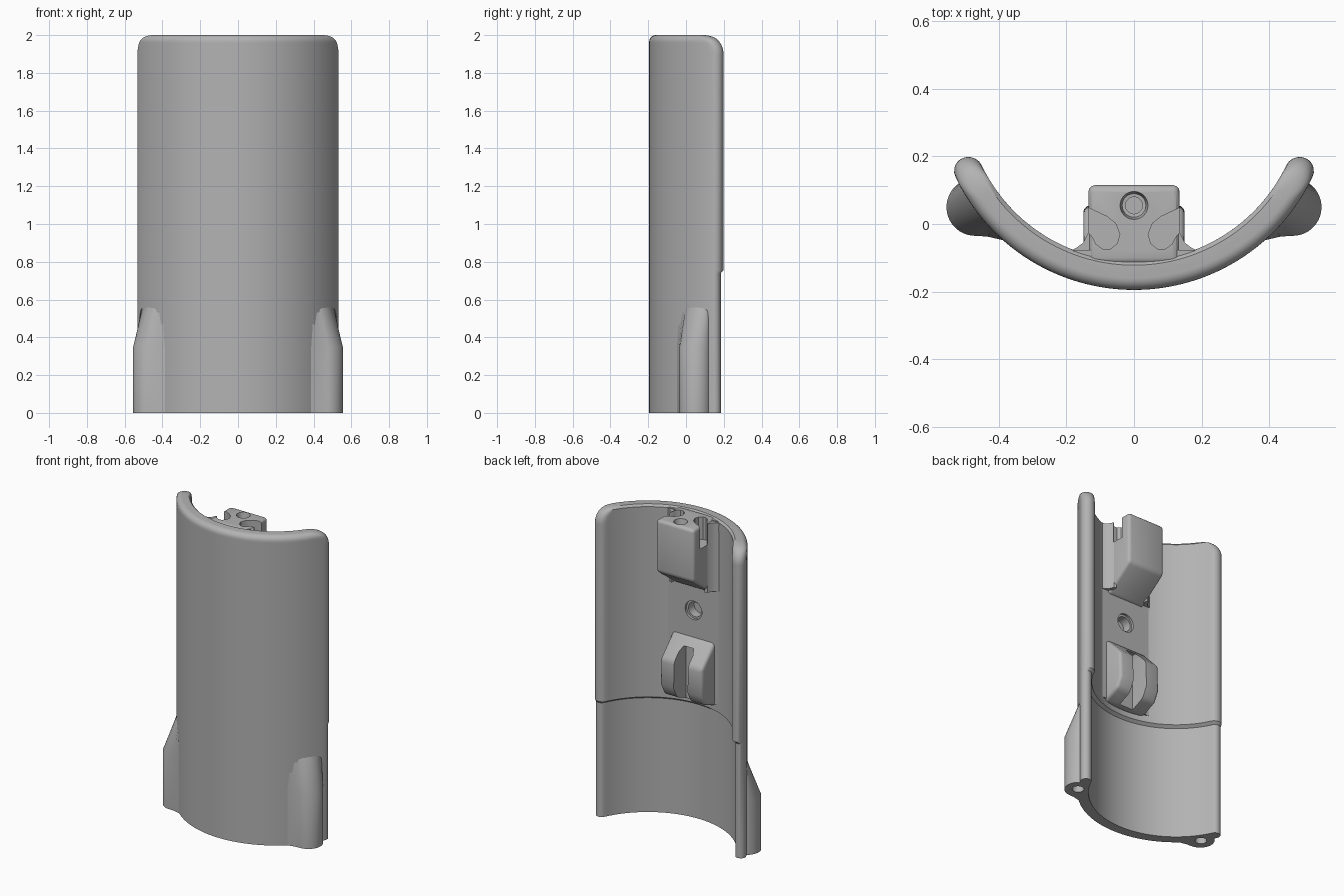
import bpy, bmesh
from math import sin, cos, pi, radians, sqrt, hypot

if "Cube" in bpy.data.objects:
    bpy.data.objects.remove(bpy.data.objects["Cube"])

grey = bpy.data.materials.new("plain_grey")
grey.use_nodes = True
COLOUR = (0.45, 0.45, 0.45, 1)
grey.diffuse_color = COLOUR
grey.node_tree.nodes["Principled BSDF"].inputs["Base Color"].default_value = COLOUR

CY = 0.39            # y of the wall's axis
R_OUT, R_IN = 0.585, 0.50


def loft(name, sections):
    """Skin equal-length rings of points and cap both ends."""
    bm = bmesh.new()
    rings = [[bm.verts.new(p) for p in s] for s in sections]
    n = len(rings[0])
    for a, b in zip(rings, rings[1:]):
        for i in range(n):
            j = (i + 1) % n
            bm.faces.new((a[i], a[j], b[j], b[i]))
    bm.faces.new(rings[0])
    bm.faces.new(rings[-1])
    bmesh.ops.recalc_face_normals(bm, faces=bm.faces)
    me = bpy.data.meshes.new(name)
    bm.to_mesh(me)
    bm.free()
    ob = bpy.data.objects.new(name, me)
    bpy.context.collection.objects.link(ob)
    me.materials.append(grey)
    return ob


def prism_z(name, pts, lo, hi):
    return loft(name, [[(x, y, z) for x, y in pts] for z in (lo, hi)])


def prism_x(name, pts, half):
    return loft(name, [[(x, y, z) for y, z in pts] for x in (-half, half)])


def circle(cx, cy, r, n=32):
    return [(cx + r * cos(2 * pi * i / n), cy + r * sin(2 * pi * i / n)) for i in range(n)]


def activate(ob):
    bpy.ops.object.select_all(action='DESELECT')
    ob.select_set(True)
    bpy.context.view_layer.objects.active = ob


def bevel(ob, width):
    m = ob.modifiers.new("bevel", 'BEVEL')
    m.width, m.segments, m.limit_method = width, 3, 'ANGLE'
    activate(ob)
    bpy.ops.object.modifier_apply(modifier=m.name)


def cut(cutters, targets):
    for c in cutters:
        c.hide_render = True
        for t in targets:
            m = t.modifiers.new("cut", 'BOOLEAN')
            m.operation, m.solver, m.object = 'DIFFERENCE', 'EXACT', c
            activate(t)
            bpy.ops.object.modifier_apply(modifier=m.name)
        bpy.data.objects.remove(c)


# Curved wall: a rounded arc section lofted upward
def wall_section(z, retreat=0, inset=0, r_in=R_IN):
    r_out = R_OUT - inset
    mid, h = (r_out + r_in) / 2, (r_out - r_in) / 2
    end = radians(64.5) - retreat / mid
    polar = [(r_out, -end + 2 * end * i / 56) for i in range(57)]
    polar += [(mid + h * cos(pi * i / 10), end + h * sin(pi * i / 10) / mid) for i in range(1, 10)]
    polar += [(r_in, end - 2 * end * i / 56) for i in range(57)]
    polar += [(mid - h * cos(pi * i / 10), -end - h * sin(pi * i / 10) / mid) for i in range(1, 10)]
    return [(r * sin(a), CY - r * cos(a), z) for r, a in polar]


sections = [wall_section(0, r_in=0.52), wall_section(0.74, r_in=0.52), wall_section(0.755)]
CORNER, LIP = 0.1, 0.035
for i in range(13):
    a = pi / 2 * i / 12
    z = 2 - CORNER * (1 - sin(a))
    lip = max(0, z - (2 - LIP))
    soft = max(0, z - 1.988)
    sections.append(wall_section(z, CORNER * (1 - cos(a)),
                                 LIP - sqrt(max(0, LIP ** 2 - lip ** 2)), R_IN + soft))
wall = loft("curved_wall", sections)


# Side screw lugs, whose tops taper back into the wall
def lug(side, name):
    pts = [(0.36, -0.055), (0.40, -0.045), (0.435, -0.037)]
    pts += [(0.47 + 0.085 * cos(radians(d)), 0.05 + 0.085 * sin(radians(d))) for d in range(-90, 71, 8)]
    pts += [(0.49, 0.13), (0.40, 0.01)]

    def tucked(x, y):
        d = hypot(x, y - CY)
        k = min(1, 0.58 / d)
        return x * k, CY + (y - CY) * k
    low = [(side * x, y) for x, y in pts]
    high = [(side * x, y) for x, y in (tucked(*p) for p in pts)]
    return loft(name, [[(x, y, 0) for x, y in low], [(x, y, 0.35) for x, y in low],
                       [(x, y, 0.57) for x, y in high]])


lugs = [lug(1, "left_lug"), lug(-1, "right_lug")]
for s, body in zip((1, -1), lugs):
    cut([prism_z("lug_hole", circle(s * 0.475, 0.05, 0.035), -0.1, 0.2)], [body, wall])

# Flat pad with a blind hole
pad = prism_x("flat_pad", [(-0.13, 0.8), (-0.077, 0.8), (-0.077, 1.99), (-0.13, 1.99)], 0.18)


def hole_y(r, depth):
    return loft("pad_hole", [[(x, y, z) for x, z in circle(0, 1.37, r)] for y in (0, depth)])


cut([hole_y(0.06, -0.092), hole_y(0.047, -0.15)], [pad, wall])

# Upper block with sloped underside
block = prism_x("upper_block", [(-0.12, 1.995), (0.115, 1.995), (0.115, 1.66),
                                (-0.077, 1.52), (-0.12, 1.52)], 0.135)
bevel(block, 0.02)
webs = []
for s, side in ((1, "left"), (-1, "right")):
    web = [(0.1, -0.1), (0.2, -0.085), (0.17, -0.07), (0.15, -0.055), (0.135, -0.025), (0.12, -0.02)]
    webs.append(prism_z(side + "_block_fillet", [(s * x, y) for x, y in web], 1.54, 1.985))
notch = [(0.22, 0.06), (0.135, 0.048), (0.08, 0.022), (0.055, 0.002), (0.042, -0.03), (0.05, -0.058),
         (0.07, -0.074), (0.092, -0.074), (0.112, -0.06), (0.125, -0.035), (0.137, -0.025), (0.22, -0.025)]
cut([prism_z("notch", [(s * x, y) for x, y in notch], 1.85, 2.1) for s in (1, -1)], [block, pad] + webs)
cut([loft("block_hole", [[(x, y, z) for x, y in circle(0, 0.055, r)]
                         for z, r in ((1.8, 0.025), (1.96, 0.025), (1.961, 0.035), (2.01, 0.044))])], [block])

# Lower clip: two prongs joined under a sloped top
clip = prism_x("lower_clip", [(-0.13, 1.2), (-0.077, 1.2), (0.05, 1.07), (0.055, 0.9),
                              (0.02, 0.83), (-0.077, 0.79), (-0.13, 0.79)], 0.15)
bevel(clip, 0.02)
slot = [(-0.05, 0.7), (0.05, 0.7), (0.05, 1.12), (0.035, 1.15), (-0.035, 1.15), (-0.05, 1.12)]
cut([loft("slot", [[(x, y, z) for x, z in slot] for y in (-0.072, 0.2)])], [clip])

# Smooth curved faces, keep hard edges
for ob in [wall, pad, block, clip] + lugs + webs:
    activate(ob)
    bpy.ops.object.shade_smooth_by_angle(angle=radians(30))
